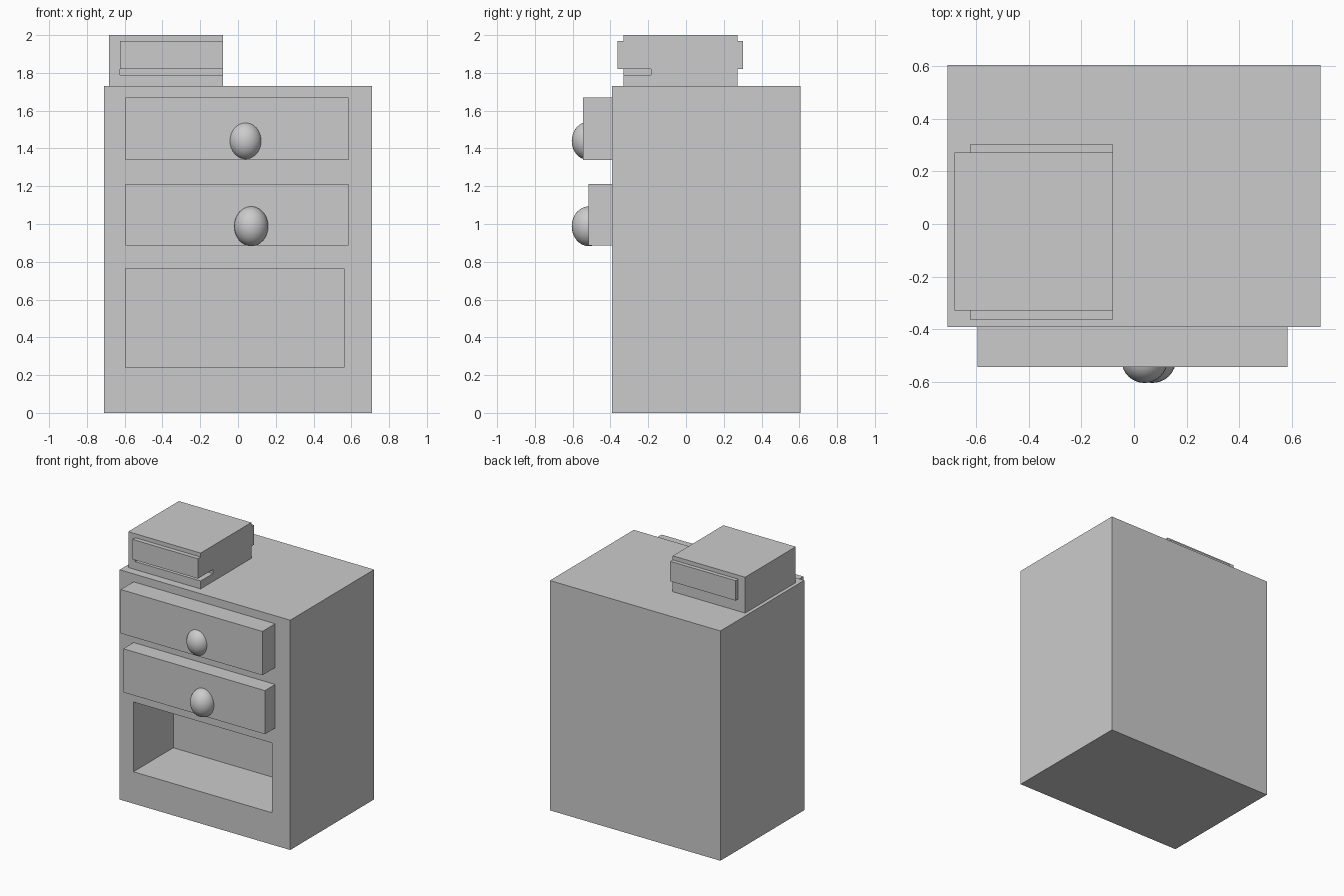
import bpy
import math

if "Cube" in bpy.data.objects:
    bpy.data.objects.remove(bpy.data.objects["Cube"])


def box(name, x, y, z):
    """Box spanning the given (min, max) ranges."""
    bpy.ops.mesh.primitive_cube_add(
        size=1, location=[(a + b) / 2 for a, b in (x, y, z)])
    ob = bpy.context.object
    ob.name = name
    ob.scale = [b - a for a, b in (x, y, z)]
    bpy.ops.object.transform_apply(location=False, rotation=False, scale=True)
    return ob


def carve(target, x, y, z):
    """Cut a box-shaped recess out of the target."""
    cutter = box("cutter", x, y, z)
    cutter.hide_render = True
    mod = target.modifiers.new("recess", 'BOOLEAN')
    mod.operation = 'DIFFERENCE'
    mod.solver = 'EXACT'
    mod.object = cutter
    bpy.context.view_layer.objects.active = target
    bpy.ops.object.modifier_apply(modifier=mod.name)
    bpy.data.objects.remove(cutter)


def knob(name, center, radii):
    bpy.ops.mesh.primitive_uv_sphere_add(segments=32, ring_count=16, location=center)
    ob = bpy.context.object
    ob.name = name
    ob.scale = radii
    bpy.ops.object.transform_apply(location=False, rotation=False, scale=True)
    bpy.ops.object.shade_smooth_by_angle(angle=math.radians(40))


# Cabinet with an open shelf niche at the bottom
cabinet = box("cabinet", (-0.71, 0.71), (-0.393, 0.605), (0, 1.73))
carve(cabinet, (-0.595, 0.56), (-0.6, 0.08), (0.24, 0.765))

# Two drawers pulled out by different amounts
box("upper_drawer", (-0.595, 0.585), (-0.545, -0.393), (1.34, 1.67))
box("middle_drawer", (-0.595, 0.585), (-0.515, -0.393), (0.885, 1.213))

# Drawer knobs
knob("upper_knob", (0.04, -0.52, 1.44), (0.087, 0.085, 0.1))
knob("middle_knob", (0.07, -0.515, 0.988), (0.09, 0.09, 0.105))

# Small box on top with a slot at the front, open to the right side
top_box = box("top_box", (-0.683, -0.08), (-0.33, 0.272), (1.73, 2.0))
carve(top_box, (-0.625, 0.1), (-0.5, -0.185), (1.79, 1.82))

# Raised panels on the front and back of the small box
for name, y in (("front_panel", (-0.363, -0.33)), ("back_panel", (0.272, 0.302))):
    box(name, (-0.625, -0.08), y, (1.82, 1.97))
